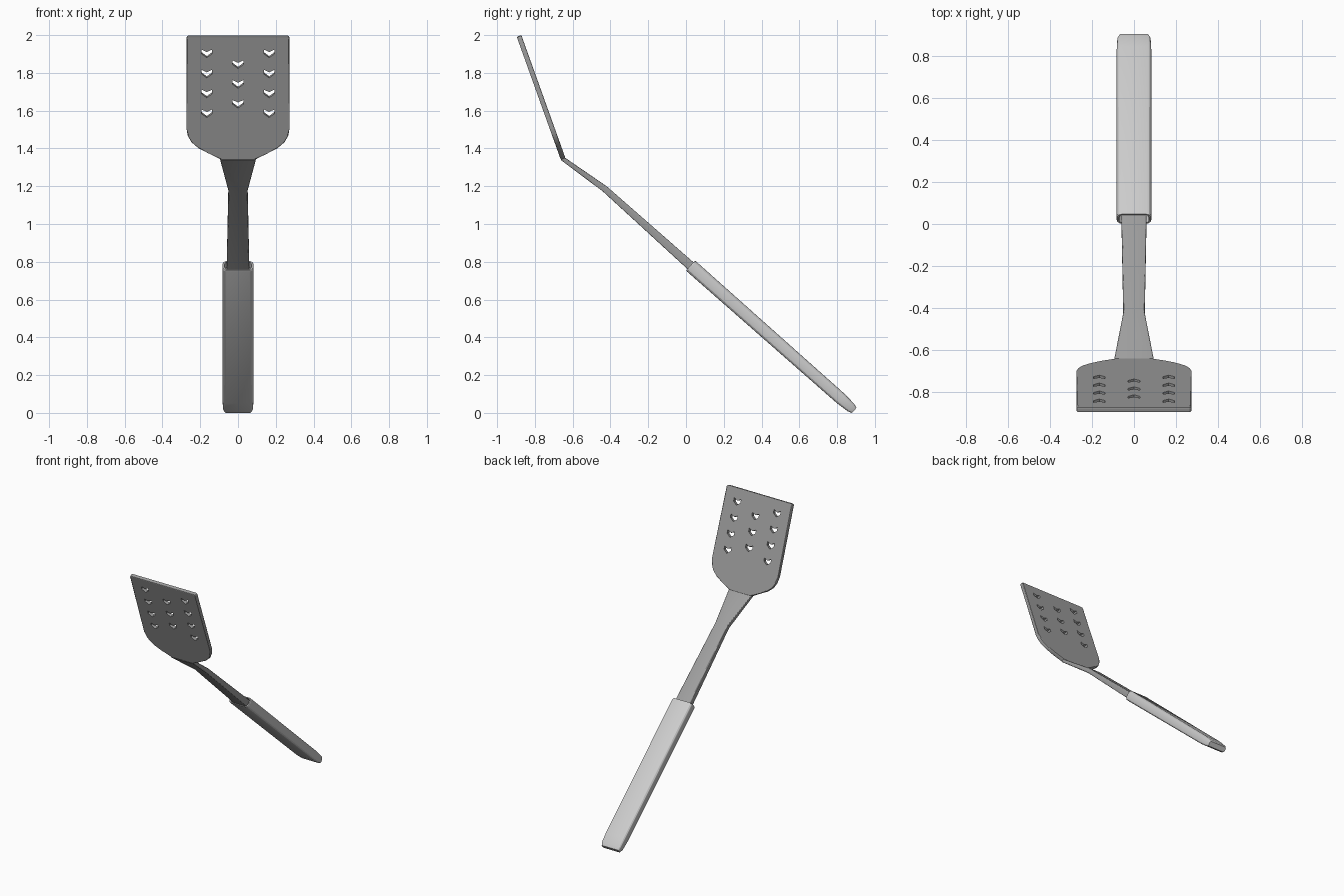
import bpy, bmesh
from math import sin, cos, atan2, radians, pi
from mathutils import Vector, Matrix

if "Cube" in bpy.data.objects:
    bpy.data.objects.remove(bpy.data.objects["Cube"])

# Darker grey for the blade and neck
dark = bpy.data.materials.new("dark_grey")
dark.diffuse_color = (0.34, 0.34, 0.34, 1)
dark.use_nodes = True
dark.node_tree.nodes["Principled BSDF"].inputs["Base Color"].default_value = dark.diffuse_color


def finish(name, bm, angle=20, material=None):
    bmesh.ops.recalc_face_normals(bm, faces=bm.faces)
    me = bpy.data.meshes.new(name)
    bm.to_mesh(me)
    bm.free()
    ob = bpy.data.objects.new(name, me)
    bpy.context.collection.objects.link(ob)
    if material:
        me.materials.append(material)
    bpy.ops.object.select_all(action='DESELECT')
    bpy.context.view_layer.objects.active = ob
    ob.select_set(True)
    if angle:
        bpy.ops.object.shade_smooth_by_angle(angle=radians(angle))
    return ob


def section(hw, ht, r, n=3):
    """Rounded rectangle: half width, half thickness, corner radius."""
    pts = []
    for k, (sx, sy) in enumerate([(1, 1), (-1, 1), (-1, -1), (1, -1)]):
        for i in range(n + 1):
            a = pi / 2 * (k + i / n)
            pts.append((sx * (hw - r) + r * cos(a), sy * (ht - r) + r * sin(a)))
    return pts


def loft(name, rings, material=None):
    """Each ring: (y, z, downward tilt in degrees, half width, half thickness, radius)."""
    bm = bmesh.new()
    loops = []
    for y, z, tilt, hw, ht, r in rings:
        a = radians(tilt)
        loops.append([bm.verts.new((u, y + v * sin(a), z + v * cos(a)))
                      for u, v in section(hw, ht, r)])
    for A, B in zip(loops, loops[1:]):
        for i in range(len(A)):
            j = (i + 1) % len(A)
            bm.faces.new((A[i], A[j], B[j], B[i]))
    bm.faces.new(loops[0])
    bm.faces.new(loops[-1])
    return finish(name, bm, 20, material)


def add_prism(bm, pts, half):
    lo = [bm.verts.new((x, v, -half)) for x, v in pts]
    hi = [bm.verts.new((x, v, half)) for x, v in pts]
    faces = [bm.faces.new(lo[::-1]), bm.faces.new(hi)]
    for i in range(len(pts)):
        j = (i + 1) % len(pts)
        bm.faces.new((lo[i], lo[j], hi[j], hi[i]))
    return faces


# Handle: hollow-mouthed grip tapering at its tip
START, TILT = Vector((0.027, 0.777)), 41.5
AXIS = Vector((cos(radians(TILT)), -sin(radians(TILT))))
grip = [(0.04, 0.067, 0.027, 0.018), (-0.004, 0.071, 0.029, 0.018),
        (-0.004, 0.079, 0.034, 0.021), (0.002, 0.082, 0.036, 0.021),
        (1.06, 0.082, 0.032, 0.018), (1.13, 0.079, 0.026, 0.014),
        (1.153, 0.071, 0.018, 0.010)]
loft("handle", [(*(START + AXIS * t), TILT, hw, ht, r) for t, hw, ht, r in grip])

# Neck: flares towards the blade, runs into the handle mouth
loft("neck", [(-0.653, 1.346, 53, 0.095, 0.012, 0.005),
              (-0.43, 1.186, 38.5, 0.051, 0.017, 0.006),
              (0.09, 0.720, TILT, 0.061, 0.025, 0.008)], dark)

# Blade: flat plate with rounded shoulders, built flat and tilted into place
base, tip = Vector((0, -0.65, 1.343)), Vector((0, -0.884, 1.996))
up = (tip - base).normalized()
L = (tip - base).length
tilt_matrix = Matrix.Translation(base) @ Matrix.Rotation(atan2(up.z, up.y), 4, 'X')


def along(z):
    return (z - base.z) / up.z


half = [(0.09, 0.0)] + [(x, along(z)) for x, z in
        [(0.16, 1.380), (0.208, 1.403), (0.246, 1.435), (0.266, 1.47), (0.273, 1.51)]]
half += [(0.273, L - 0.012), (0.27, L - 0.004), (0.262, L)]
outline = half + [(-x, v) for x, v in reversed(half)]
bm = bmesh.new()
plates = add_prism(bm, outline, 0.013)
rim = list({e for f in plates for e in f.edges})
bmesh.ops.bevel(bm, geom=rim, offset=0.006, segments=2, profile=0.5, affect='EDGES')
blade = finish("blade", bm, 20, dark)

# Chevron holes: two columns of four and a middle column of three
chevron = [(-0.028, 0.022), (-0.028, -0.002), (0, -0.024),
           (0.028, -0.002), (0.028, 0.022), (0, 0.008)]
bm = bmesh.new()
outer, middle = [1.59, 1.695, 1.80, 1.907], [1.64, 1.745, 1.85]
for cx, heights in [(-0.165, outer), (0, middle), (0.165, outer)]:
    for z in heights:
        add_prism(bm, [(cx + x, along(z) + v) for x, v in chevron], 0.05)
cutter = finish("hole_cutter", bm, 0, dark)
cutter.hide_render = True
mod = blade.modifiers.new("holes", 'BOOLEAN')
mod.operation, mod.solver, mod.object = 'DIFFERENCE', 'EXACT', cutter
bpy.ops.object.select_all(action='DESELECT')
bpy.context.view_layer.objects.active = blade
blade.select_set(True)
bpy.ops.object.modifier_move_to_index(modifier="holes", index=0)
bpy.ops.object.modifier_apply(modifier="holes")
bpy.data.objects.remove(cutter)
bpy.ops.object.shade_smooth_by_angle(angle=radians(20))
blade.matrix_world = tilt_matrix
